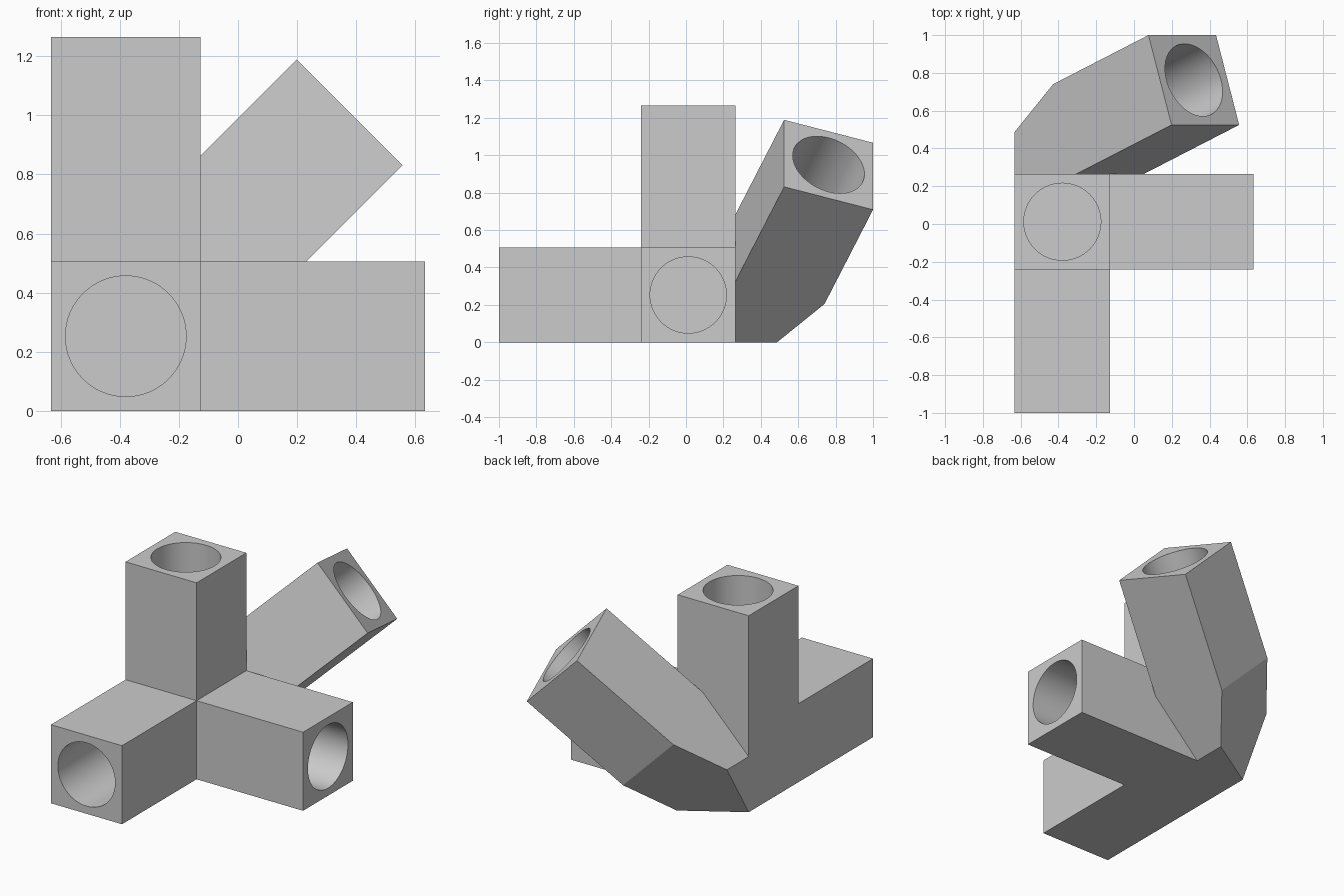
import bpy, bmesh, math
from mathutils import Matrix, Vector

cube = bpy.data.objects.get("Cube")
if cube:
    bpy.data.objects.remove(cube, do_unlink=True)

S = 0.506            # side of the square section
L = 1.5 * S          # arm length
R = 0.204            # bore radius
TILT = math.radians(20)
CORE = Vector((-0.75 * S, 1 - 2 * S - 0.4527 * S + S / 2 - 0.0, S / 2))
CORE.y = -1 + 2 * S  # core sits behind the front arm

grey = bpy.data.materials.new("plain_grey")
grey.use_nodes = True
grey.diffuse_color = (0.6, 0.6, 0.6, 1)
grey.node_tree.nodes["Principled BSDF"].inputs["Base Color"].default_value = (0.6, 0.6, 0.6, 1)


def finish(name, bm):
    """Turn a bmesh into a shaded object with the grey material."""
    bmesh.ops.recalc_face_normals(bm, faces=bm.faces)
    mesh = bpy.data.meshes.new(name)
    bm.to_mesh(mesh)
    bm.free()
    mesh.materials.append(grey)
    ob = bpy.data.objects.new(name, mesh)
    bpy.context.collection.objects.link(ob)
    bpy.ops.object.select_all(action='DESELECT')
    ob.select_set(True)
    bpy.context.view_layer.objects.active = ob
    bpy.ops.object.shade_smooth_by_angle(angle=math.radians(30))


def loop(bm, radius, count, turn=0.0):
    """Closed ring of edges in the local xy plane."""
    angles = [turn + math.tau * i / count for i in range(count)]
    vs = [bm.verts.new((radius * math.cos(a), radius * math.sin(a), 0)) for a in angles]
    return [bm.edges.new((vs[i - 1], vs[i])) for i in range(count)]


def tube(name, start, u, direction):
    """Square arm with a round bore, running from start along direction."""
    bm = bmesh.new()
    edges = loop(bm, S / math.sqrt(2), 4, math.pi / 4) + loop(bm, R, 64)
    bmesh.ops.triangle_fill(bm, edges=edges, use_beauty=True)
    top = bmesh.ops.extrude_face_region(bm, geom=bm.faces[:])["geom"]
    bmesh.ops.translate(bm, vec=(0, 0, L), verts=[g for g in top if isinstance(g, bmesh.types.BMVert)])
    frame = Matrix((u, direction.cross(u), direction)).transposed().to_4x4()
    bm.transform(Matrix.Translation(start) @ frame)
    finish(name, bm)


# Core block closing the inner ends of the bores
bm = bmesh.new()
bmesh.ops.create_cube(bm, size=S, matrix=Matrix.Translation(CORE))
finish("core_block", bm)

# Three straight arms
X, Y, Z = Vector((1, 0, 0)), Vector((0, 1, 0)), Vector((0, 0, 1))
for name, u, d in (("upright_arm", X, Z), ("left_arm", Y, X), ("front_arm", X, -Y)):
    tube(name, CORE + d * S / 2, u, d)

# Slanted arm, hinged on the rear upper corner of the core
u = (X - Z).normalized()
d = (X + Z).normalized() * math.cos(TILT) + Y * math.sin(TILT)
v = d.cross(u)
hinge = CORE + Vector((S, S, S)) / 2
tube("slanted_arm", hinge + v * S / 2, u, d)

# Bent joint between the core's back face and the slanted arm
corner = CORE + Vector((-S, S, -S)) / 2
outer = hinge + v * S
low = corner + (X + Z).normalized() * S / 2
rise = (outer - corner).y * (S / 2) / (outer - corner).dot((X + Z).normalized())
bm = bmesh.new()
bm.verts.new(corner)
for mid in (low, low + Y * rise, outer, hinge):
    for side in (-1, 1):
        bm.verts.new(mid + u * side * S / 2)
bmesh.ops.convex_hull(bm, input=bm.verts[:])
bmesh.ops.dissolve_limit(bm, angle_limit=0.01, verts=bm.verts[:], edges=bm.edges[:])
finish("bent_joint", bm)
